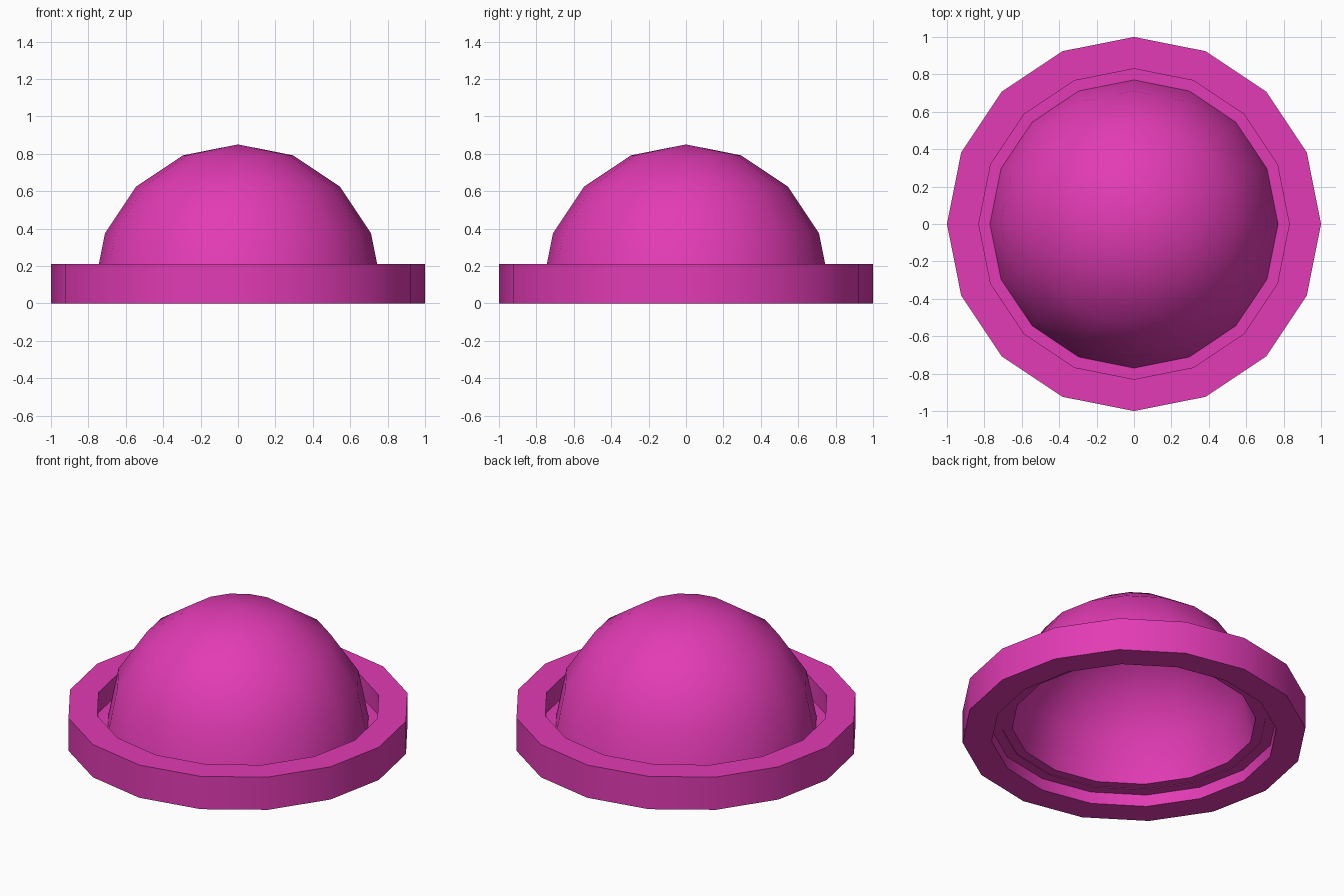
import bpy
import bmesh
from math import sin, cos, pi

if "Cube" in bpy.data.objects:
    bpy.data.objects.remove(bpy.data.objects["Cube"], do_unlink=True)

SIDES = 16
FLOOR = 0.08            # height of the dome's lower edge

magenta = bpy.data.materials.new("magenta")
magenta.use_nodes = True
COLOUR = (0.76, 0.044, 0.46, 1)
magenta.diffuse_color = COLOUR
magenta.node_tree.nodes["Principled BSDF"].inputs["Base Color"].default_value = COLOUR


def lathe(name, profile):
    """Revolve a closed (radius, height) profile around the z axis."""
    bm = bmesh.new()
    rings = [[bm.verts.new((r * cos(2 * pi * s / SIDES), r * sin(2 * pi * s / SIDES), z))
              for r, z in profile] for s in range(SIDES)]
    n = len(profile)
    for s in range(SIDES):
        a, b = rings[s], rings[(s + 1) % SIDES]
        for i in range(n):
            j = (i + 1) % n
            if profile[i][0] or profile[j][0]:
                bm.faces.new((a[i], b[i], b[j], a[j]))
    bmesh.ops.remove_doubles(bm, verts=bm.verts, dist=1e-5)
    bmesh.ops.recalc_face_normals(bm, faces=bm.faces)
    mesh = bpy.data.meshes.new(name)
    bm.to_mesh(mesh)
    bm.free()
    mesh.materials.append(magenta)
    obj = bpy.data.objects.new(name, mesh)
    bpy.context.collection.objects.link(obj)
    bpy.ops.object.select_all(action="DESELECT")
    obj.select_set(True)
    bpy.context.view_layer.objects.active = obj
    bpy.ops.object.shade_smooth_by_angle(angle=pi / 6)
    return obj


def quarter_arc(radius):
    """Points from the dome's edge up to its top."""
    arc = [(radius * cos(k * pi / 8), FLOOR + radius * sin(k * pi / 8)) for k in range(4)]
    return arc + [(0, FLOOR + radius)]


# Heavy outer ring
lathe("outer_ring", [(0.83, 0), (1, 0), (1, 0.21), (0.83, 0.21)])

# Thin floor bridging the gap between ring and dome
lathe("gap_floor", [(0.768, FLOOR - 0.004), (0.83, FLOOR - 0.004),
                    (0.83, FLOOR), (0.768, FLOOR)])

# Hollow dome shell
lathe("dome", quarter_arc(0.77) + quarter_arc(0.71)[::-1])
